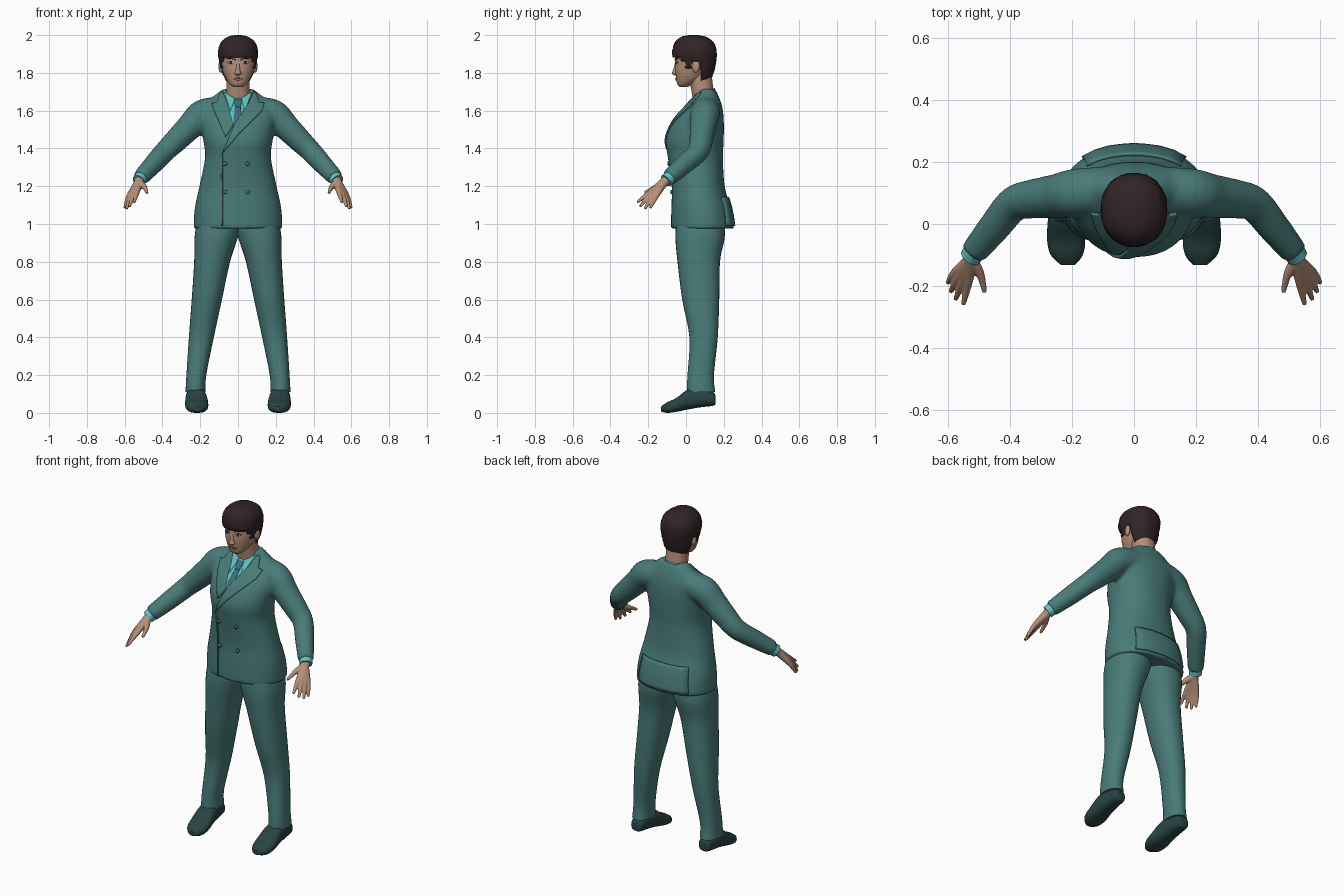
import bpy, bmesh, math, random
from mathutils import Vector
from mathutils.bvhtree import BVHTree

random.seed(4)
if "Cube" in bpy.data.objects:
    bpy.data.objects.remove(bpy.data.objects["Cube"])


def material(name, r, g, b):
    m = bpy.data.materials.new(name)
    m.use_nodes = True
    m.diffuse_color = (r, g, b, 1)
    m.node_tree.nodes["Principled BSDF"].inputs["Base Color"].default_value = (r, g, b, 1)
    return m


suit = material("suit teal", .066, .2, .19)
skin = material("skin", .47, .275, .19)
hair = material("dark brown hair", .03, .017, .019)
leather = material("shoe dark green", .022, .056, .056)
linen = material("shirt light cyan", .12, .53, .53)
silk = material("tie blue teal", .04, .16, .2)
white = material("eye white", .6, .58, .55)
lip = material("lip", .3, .13, .1)


def resample(rows, n=5):
    """Pass a smooth spline through rows of numbers."""
    out = []
    for i in range(len(rows) - 1):
        a, b, c, d = (rows[max(i - 1, 0)], rows[i], rows[i + 1], rows[min(i + 2, len(rows) - 1)])
        for k in range(n):
            t = k / n
            out.append([q + .5 * t * (r - p + t * (2 * p - 5 * q + 4 * r - s + t * (3 * (q - r) + s - p)))
                        for p, q, r, s in zip(a, b, c, d)])
    return out + [list(rows[-1])]


def bridge(bm, rings):
    loops = [[bm.verts.new(p) for p in ring] for ring in rings]
    n = len(loops[0])
    for lo, hi in zip(loops, loops[1:]):
        for i in range(n):
            bm.faces.new((lo[i], lo[(i + 1) % n], hi[(i + 1) % n], hi[i]))
    bm.faces.new(loops[0][::-1])
    bm.faces.new(loops[-1])


def loft(bm, rows, axis="z", power=2.2, seg=32):
    """Stack rounded sections; a row is position, x low, x high, depth low, depth high."""
    rings = []
    for t, a0, a1, b0, b1 in resample(rows):
        ring = []
        for i in range(seg):
            c, s = math.cos(math.tau * i / seg), math.sin(math.tau * i / seg)
            a = (a0 + a1) / 2 + (a1 - a0) / 2 * math.copysign(abs(c) ** (2 / power), c)
            b = (b0 + b1) / 2 + (b1 - b0) / 2 * math.copysign(abs(s) ** (2 / power), s)
            ring.append((a, b, t) if axis == "z" else (a, t, b))
        rings.append(ring)
    bridge(bm, rings)


def tube(bm, rows, seg=16, side=1):
    """Sweep a circle along rows of x, y, z, radius."""
    pts = resample(rows)
    rings = []
    for i, (x, y, z, r) in enumerate(pts):
        d = Vector(pts[min(i + 1, len(pts) - 1)][:3]) - Vector(pts[max(i - 1, 0)][:3])
        q = d.to_track_quat("Z", "Y")
        ring = [Vector((x, y, z)) + q @ Vector((r * math.cos(math.tau * k / seg), r * math.sin(math.tau * k / seg), 0))
                for k in range(seg)]
        rings.append([(side * p.x, p.y, p.z) for p in ring])
    bridge(bm, rings)


def finish(name, bm, mat, voxel=0, mirror=False, thick=0, inward=False):
    bmesh.ops.recalc_face_normals(bm, faces=bm.faces)
    me = bpy.data.meshes.new(name)
    bm.to_mesh(me)
    bm.free()
    me.materials.append(mat)
    ob = bpy.data.objects.new(name, me)
    bpy.context.collection.objects.link(ob)
    bpy.ops.object.select_all(action="DESELECT")
    ob.select_set(True)
    bpy.context.view_layer.objects.active = ob
    bpy.ops.object.shade_smooth_by_angle(angle=math.radians(50))
    if voxel:
        rm = ob.modifiers.new("blend", "REMESH")
        rm.mode, rm.voxel_size, rm.use_smooth_shade = "VOXEL", voxel, True
        sm = ob.modifiers.new("soften", "SMOOTH")
        sm.factor, sm.iterations = .5, 6
    if thick:
        so = ob.modifiers.new("thickness", "SOLIDIFY")
        so.thickness, so.offset = thick, -1 if inward else 0
    if mirror:
        ob.modifiers.new("mirror", "MIRROR")
    return ob


def surface(ob):
    bpy.context.view_layer.update()
    return BVHTree.FromObject(ob, bpy.context.evaluated_depsgraph_get())


def patch(name, tree, outline, lift, mat, cuts=7, facing=-1, mirror=False):
    """Thin plate drawn as an x, z outline and laid onto a surface."""
    bm = bmesh.new()
    bm.faces.new([bm.verts.new((x, 0, z)) for x, z in outline])
    bmesh.ops.triangulate(bm, faces=bm.faces)
    bmesh.ops.subdivide_edges(bm, edges=bm.edges, cuts=cuts, use_grid_fill=True)
    for v in bm.verts:
        hit, normal, *_ = tree.ray_cast(Vector((v.co.x, facing, v.co.z)), Vector((0, -facing, 0)))
        if hit is None:
            hit, normal, *_ = tree.find_nearest(Vector((v.co.x, facing * .1, v.co.z)))
        v.co = hit + normal * lift
    return finish(name, bm, mat, thick=lift * 2, mirror=mirror)


def oval(x, z, rx, rz, n=12):
    return [(x + rx * math.cos(math.tau * i / n), z + rz * math.sin(math.tau * i / n)) for i in range(n)]


# Jacket body and sleeves, blended together
bm = bmesh.new()
body = [(.975, .235, -.08, .255), (1.08, .23, -.078, .238), (1.2, .205, -.076, .205),
        (1.35, .175, -.096, .196), (1.45, .185, -.106, .2), (1.55, .2, -.062, .2),
        (1.62, .195, .0, .192), (1.672, .135, .045, .175), (1.715, .082, .07, .155)]
loft(bm, [(z, -w, w, f, b) for z, w, f, b in body])
sleeve = [(.1, .11, 1.6, .075), (.19, .1, 1.58, .078), (.25, .09, 1.52, .071), (.33, .08, 1.44, .063),
          (.388, .064, 1.383, .057), (.45, -.01, 1.315, .052), (.515, -.09, 1.245, .044)]
for side in (1, -1):
    tube(bm, sleeve, seg=24, side=side)
jacket = finish("jacket", bm, suit, voxel=.011)
cloth = surface(jacket)

# Shirt front, tie and lapels
patch("shirt_front", cloth, [(-.075, 1.69), (-.025, 1.515), (-.01, 1.515), (.075, 1.69)], .002, linen)
patch("tie_blade", cloth, [(-.014, 1.625), (-.024, 1.56), (-.022, 1.51), (-.006, 1.53), (.016, 1.57), (.014, 1.625)],
      .0035, silk)
patch("tie_knot", cloth, [(-.022, 1.655), (-.012, 1.615), (.012, 1.615), (.022, 1.655)], .0048, silk, 4)
patch("shirt_collar_points", cloth, [(.068, 1.69), (.014, 1.66), (.04, 1.595)], .004, linen, mirror=True)
patch("left_lapel", cloth, [(.08, 1.7), (.055, 1.635), (-.02, 1.52), (-.085, 1.37), (.0, 1.47), (.125, 1.595),
                            (.138, 1.635), (.112, 1.64), (.095, 1.685)], .0045, suit)
patch("right_lapel", cloth, [(-.08, 1.7), (-.095, 1.685), (-.112, 1.64), (-.138, 1.635), (-.125, 1.595),
                             (-.065, 1.46), (-.025, 1.52), (-.055, 1.635)], .0035, suit)
# Front overlap edge, rear vent flap and buttons
patch("front_edge", cloth, [(-.087, 1.37), (-.087, .99), (-.08, .99), (-.08, 1.37)], .003, suit)
patch("vent_flap", cloth, [(-.165, .99), (.165, .99), (.15, 1.14), (-.15, 1.14)], .0045, suit, facing=1)
for i, (x, z) in enumerate([(-.068, 1.17), (.05, 1.17), (-.068, 1.32), (.05, 1.32)]):
    patch(f"button_{i + 1}", cloth, oval(x, z, .011, .011), .0045, suit, 1)

# Trousers
bm = bmesh.new()
loft(bm, [(1.02, -.02, .215, -.05, .2), (.93, .0, .23, -.056, .205), (.8, .042, .232, -.045, .18),
          (.6, .085, .245, -.02, .176), (.4, .128, .26, .018, .168), (.2, .168, .273, .008, .148),
          (.11, .172, .278, .004, .155)])
finish("trouser_legs", bm, suit, mirror=True)

# Shoes
bm = bmesh.new()
loft(bm, [(.157, .205, .245, .05, .08), (.145, .188, .262, .038, .11), (.08, .176, .272, .03, .13),
          (.02, .166, .277, .02, .13), (-.05, .157, .28, .006, .08), (-.1, .165, .268, .0, .056),
          (-.132, .19, .235, .008, .034)], axis="y", power=2.5)
finish("shoes", bm, leather, mirror=True)

# Shirt cuffs
bm = bmesh.new()
tube(bm, [(.505, -.075, 1.255, .036), (.526, -.106, 1.229, .035)], seg=20)
finish("shirt_cuffs", bm, linen, mirror=True)

# Hands, every finger running from the wrist
bm = bmesh.new()
fingers = [((.535, -.192, 1.167), (.55, -.259, 1.115)), ((.553, -.188, 1.156), (.575, -.243, 1.092)),
           ((.568, -.176, 1.149), (.59, -.218, 1.08)), ((.578, -.158, 1.146), (.6, -.19, 1.084)),
           ((.496, -.16, 1.196), (.481, -.22, 1.165))]
for knuckle, tip in fingers:
    tube(bm, [(.515, -.09, 1.24, .026), (.525, -.115, 1.222, .024), (*knuckle, .0145), (*tip, .008)], seg=12)
finish("hands", bm, skin, voxel=.004, mirror=True)

# Neck and shirt collar
bm = bmesh.new()
loft(bm, [(1.62, -.062, .062, .04, .155), (1.7, -.062, .062, .03, .146), (1.8, -.062, .062, .01, .135)])
finish("neck", bm, skin)
bm = bmesh.new()
loft(bm, [(1.62, -.076, .076, .026, .156), (1.665, -.073, .073, .024, .154), (1.69, -.069, .069, .026, .152)])
for v in bm.verts:
    v.co.z += (v.co.y - .09) * .5
finish("shirt_collar", bm, linen)

# Head with nose and ears
bm = bmesh.new()
skull = [(1.724, .022, -.032, .0), (1.74, .044, -.046, .04), (1.775, .068, -.053, .09), (1.82, .084, -.057, .12),
         (1.87, .091, -.056, .14), (1.93, .088, -.05, .14), (1.975, .055, -.02, .1)]
loft(bm, [(z, -w, w, f, b) for z, w, f, b in skull])
head = finish("head", bm, skin)
face = surface(head)
bm = bmesh.new()
loft(bm, [(1.787, -.008, .008, -.06, -.035), (1.797, -.018, .018, -.074, -.035),
          (1.815, -.012, .012, -.069, -.035), (1.865, -.008, .008, -.055, -.035)], seg=16)
finish("nose", bm, skin)
bm = bmesh.new()
bmesh.ops.create_uvsphere(bm, u_segments=16, v_segments=10, radius=1)
for v in bm.verts:
    v.co = (.09 + .013 * v.co.x + .004 * v.co.y, .052 + .02 * v.co.y, 1.835 + .034 * v.co.z)
finish("ears", bm, skin, mirror=True)

# Painted face details
patch("eye_whites", face, oval(.036, 1.853, .016, .006), .0012, white, 2, mirror=True)
patch("irises", face, oval(.036, 1.853, .006, .0058), .002, hair, 1, mirror=True)
patch("upper_lids", face, [(.018, 1.854), (.036, 1.859), (.055, 1.856), (.037, 1.863)], .0024, hair, 2, mirror=True)
patch("eyebrows", face, [(.014, 1.866), (.04, 1.875), (.064, 1.874), (.04, 1.882), (.014, 1.873)], .0025, hair, 3,
      mirror=True)
patch("mouth", face, oval(0, 1.768, .024, .007), .002, lip, 2)

# Hair cap, trimmed along the hairline
bm = bmesh.new()
cap = [(1.755, .062, .0, .128), (1.8, .086, -.03, .146), (1.86, .1, -.064, .16), (1.91, .106, -.073, .164),
       (1.96, .092, -.06, .148), (1.99, .056, -.028, .108), (2.0, .018, .015, .065)]
loft(bm, [(z, -w, w, f, b) for z, w, f, b in cap], seg=56)
for v in bm.verts:
    k = random.uniform(.98, 1.015)
    v.co.x, v.co.y = v.co.x * k, .045 + (v.co.y - .045) * k


def hairline(y):
    for limit, z in ((-.03, 1.885), (.0, 1.865), (.028, 1.825), (.078, 1.86)):
        if y < limit:
            return z
    return 1.757


trim = [f for f in bm.faces if f.calc_center_median().z < hairline(f.calc_center_median().y)]
bmesh.ops.delete(bm, geom=trim, context="FACES")
finish("hair", bm, hair, thick=.012, inward=True)
